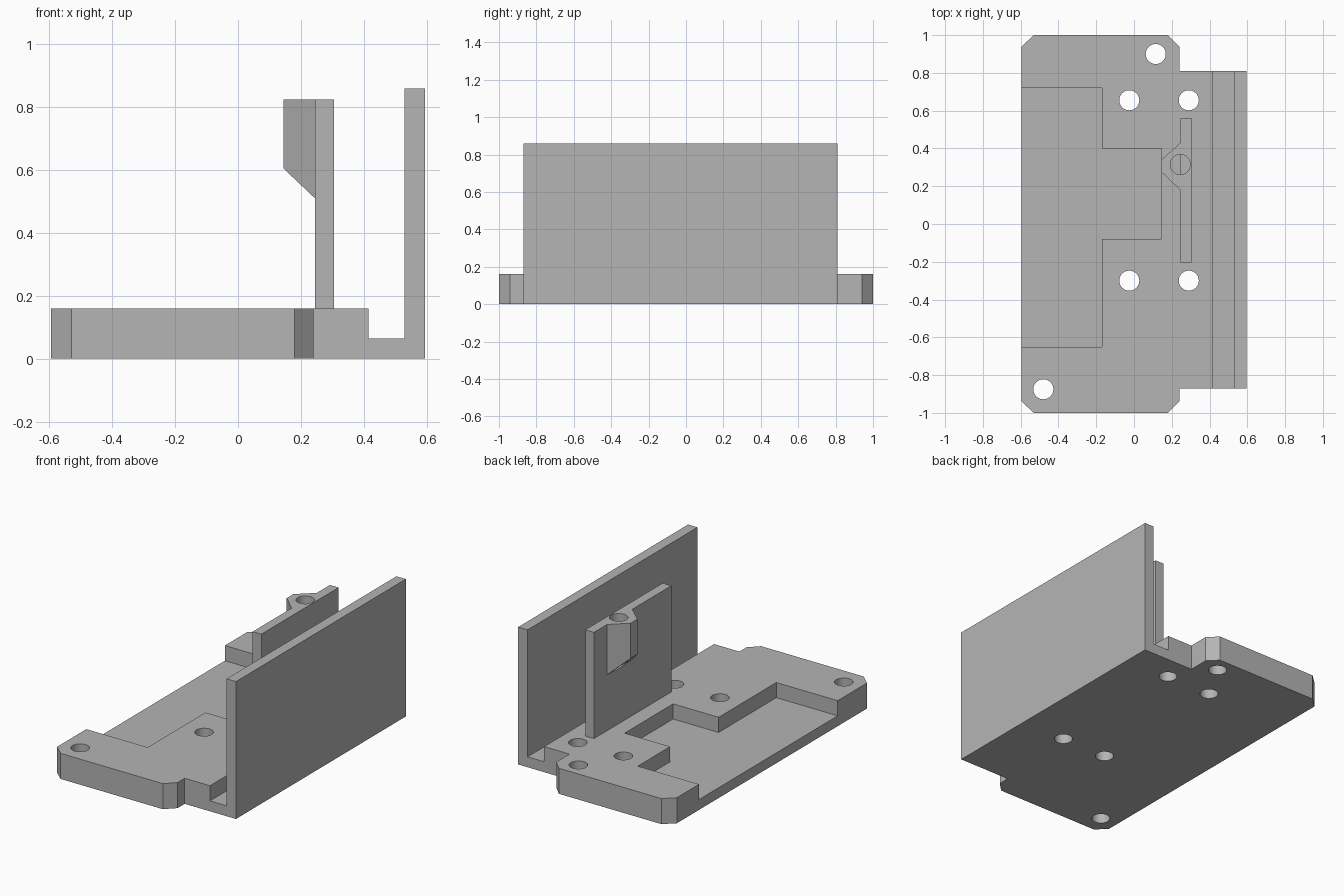
import bpy
import bmesh
import math
from mathutils import Vector

cube = bpy.data.objects.get("Cube")
if cube:
    bpy.data.objects.remove(cube, do_unlink=True)

grey = bpy.data.materials.new("plain grey")
grey.use_nodes = True
colour = (0.46, 0.46, 0.46, 1)
grey.diffuse_color = colour
grey.node_tree.nodes["Principled BSDF"].inputs["Base Color"].default_value = colour


def prism(name, outline, low, high, axis="Z"):
    """Extrude an (x, y) outline along z, or an (x, z) outline along y."""
    bm = bmesh.new()

    def place(a, b, d):
        return (a, b, d) if axis == "Z" else (a, d, b)

    face = bm.faces.new([bm.verts.new(place(a, b, low)) for a, b in outline])
    grown = bmesh.ops.extrude_face_region(bm, geom=[face])["geom"]
    shift = Vector(place(0, 0, high - low))
    bmesh.ops.translate(bm, vec=shift, verts=[v for v in grown if isinstance(v, bmesh.types.BMVert)])
    bmesh.ops.recalc_face_normals(bm, faces=bm.faces)
    mesh = bpy.data.meshes.new(name)
    bm.to_mesh(mesh)
    bm.free()
    mesh.materials.append(grey)
    obj = bpy.data.objects.new(name, mesh)
    bpy.context.collection.objects.link(obj)
    return obj


def combine(target, tool, operation):
    """Apply a boolean and discard the tool."""
    mod = target.modifiers.new(operation, "BOOLEAN")
    mod.operation = operation
    mod.solver = "EXACT"
    mod.object = tool
    bpy.context.view_layer.objects.active = target
    bpy.ops.object.modifier_apply(modifier=mod.name)
    bpy.data.objects.remove(tool, do_unlink=True)


def drill(target, x, y, low, high, radius=0.053, sides=40):
    ring = [(x + radius * math.cos(math.tau * i / sides),
             y + radius * math.sin(math.tau * i / sides)) for i in range(sides)]
    combine(target, prism("drill", ring, low, high), "DIFFERENCE")


LEFT, RIGHT, TOP, FLOOR = -0.595, 0.595, 0.16, 0.065

# Base slab with chamfered corners
base = prism("base_plate", [
    (LEFT, -0.94), (-0.53, -1), (0.18, -1), (0.24, -0.94), (0.24, -0.87), (0.415, -0.87),
    (0.415, 0.81), (0.24, 0.81), (0.24, 0.94), (0.18, 1), (-0.53, 1), (LEFT, 0.94)], 0, TOP)

# Stepped pocket, open at the side edge
combine(base, prism("pocket", [
    (LEFT - 0.1, -0.65), (-0.17, -0.65), (-0.17, -0.08), (0.145, -0.08),
    (0.145, 0.40), (-0.17, 0.40), (-0.17, 0.72), (LEFT - 0.1, 0.72)], FLOOR, 0.3), "DIFFERENCE")

# Channel floor and tall side wall
combine(base, prism("side_wall", [
    (0.415, 0), (RIGHT, 0), (RIGHT, 0.86), (0.53, 0.86), (0.53, FLOOR), (0.415, FLOOR)],
    -0.87, 0.81, "Y"), "UNION")

# Screw holes through the base
for x, y in [(0.115, 0.9), (-0.48, -0.875)] + [(x, y) for x in (-0.025, 0.29) for y in (0.655, -0.3)]:
    drill(base, x, y, -0.1, 0.3)

# Upright plate with a tapered boss, sloped underneath
upright = prism("upright_plate", [
    (0.245, -0.205), (0.305, -0.205), (0.305, 0.56), (0.245, 0.56)], 0.12, 0.825)
boss = prism("boss", [
    (0.145, 0.275), (0.245, 0.18), (0.265, 0.18), (0.265, 0.43), (0.245, 0.43), (0.145, 0.34)], 0.4, 0.825)
combine(boss, prism("slope", [
    (0.045, 0.3), (0.245, 0.3), (0.245, 0.51), (0.145, 0.605), (0.045, 0.7)], 0, 0.6, "Y"), "DIFFERENCE")
combine(upright, boss, "UNION")
drill(upright, 0.245, 0.315, 0.505, 0.95)

# Smooth hole walls, crisp edges elsewhere
for obj in (base, upright):
    bpy.ops.object.select_all(action="DESELECT")
    obj.select_set(True)
    bpy.context.view_layer.objects.active = obj
    bpy.ops.object.shade_smooth_by_angle(angle=math.radians(30))
